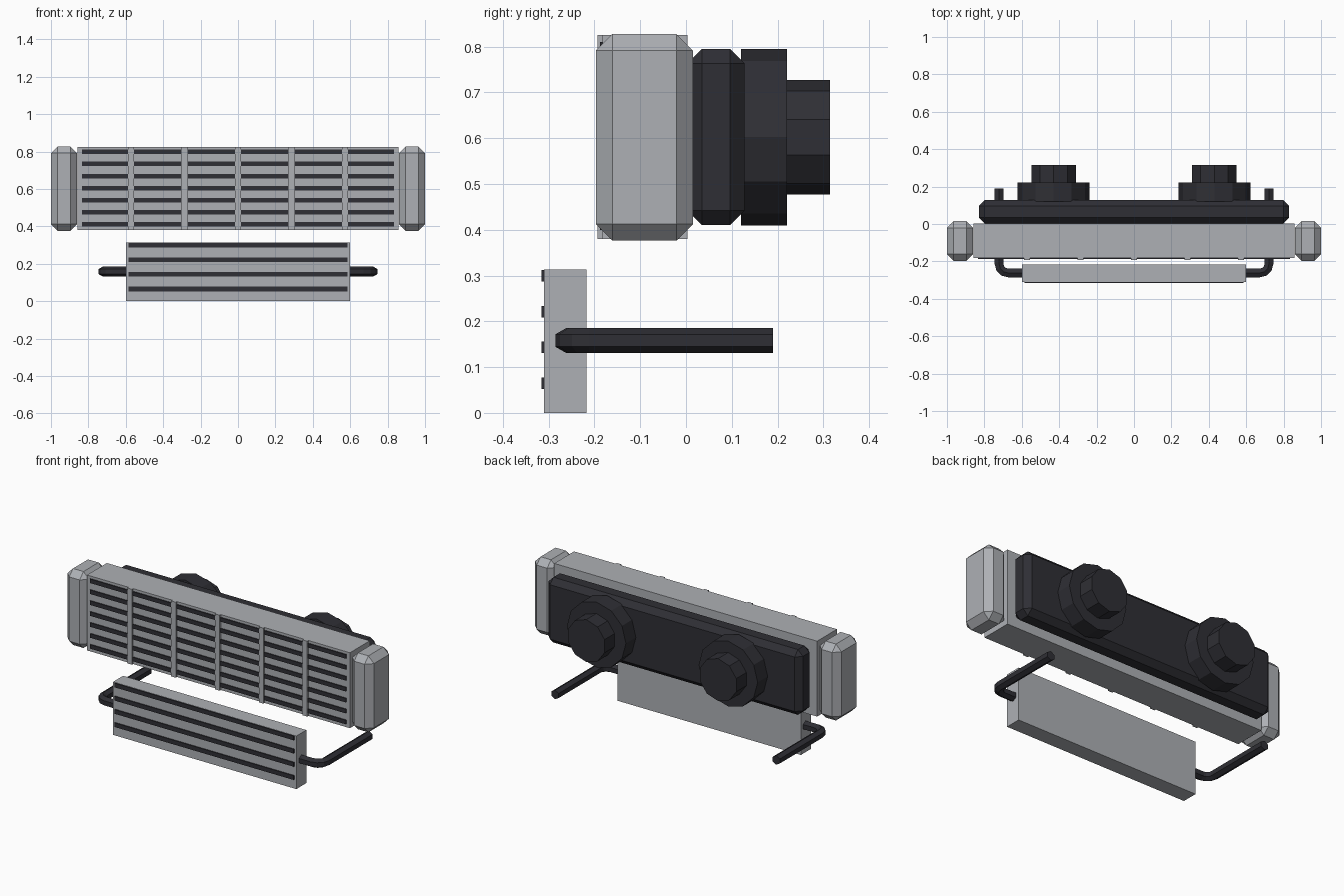
import bpy, bmesh, math
from mathutils import Vector

if "Cube" in bpy.data.objects:
    bpy.data.objects.remove(bpy.data.objects["Cube"])


def material(name, rgb):
    m = bpy.data.materials.new(name)
    m.diffuse_color = (*rgb, 1)
    m.use_nodes = True
    m.node_tree.nodes["Principled BSDF"].inputs["Base Color"].default_value = m.diffuse_color
    return m


GREY = material("light grey metal", (0.42, 0.435, 0.46))
DARK = material("dark charcoal", (0.028, 0.028, 0.035))


def finish(bm, name, mat):
    bmesh.ops.recalc_face_normals(bm, faces=bm.faces)
    me = bpy.data.meshes.new(name)
    bm.to_mesh(me)
    bm.free()
    me.materials.append(mat)
    ob = bpy.data.objects.new(name, me)
    bpy.context.collection.objects.link(ob)
    return ob


def box(name, x, y, z, mat, bevel=0.0):
    bm = bmesh.new()
    bmesh.ops.create_cube(bm, size=1)
    for v in bm.verts:
        for i, (a, b) in enumerate((x, y, z)):
            v.co[i] = a if v.co[i] < 0 else b
    if bevel:
        bmesh.ops.bevel(bm, geom=bm.edges[:], offset=bevel, segments=1,
                        profile=0.5, affect='EDGES')
    return finish(bm, name, mat)


def sweep(name, rings, mat):
    """Skin a list of equal-length rings and cap both ends."""
    bm = bmesh.new()
    vs = [[bm.verts.new(p) for p in r] for r in rings]
    n = len(vs[0])
    for a, b in zip(vs, vs[1:]):
        for i in range(n):
            j = (i + 1) % n
            bm.faces.new((a[i], a[j], b[j], b[i]))
    bm.faces.new(vs[0])
    bm.faces.new(vs[-1])
    return finish(bm, name, mat)


def disc(name, cx, cz, r, y0, y1, sides, mat):
    angles = [math.pi / 2 + math.tau * i / sides for i in range(sides)]
    return sweep(name, [[(cx + r * math.cos(a), y, cz + r * math.sin(a))
                         for a in angles] for y in (y0, y1)], mat)


# upper grille body
box("grille_body", (-0.858, 0.858), (-0.182, 0.003), (0.38, 0.825), GREY)
for i in range(7):
    z = 0.411 + i * 0.0645
    box("grille_slot", (-0.835, 0.835), (-0.188, -0.18),
        (z - 0.012, z + 0.012), DARK)
for i in range(-2, 3):
    x = i * 0.286
    box("grille_rib", (x - 0.015, x + 0.015), (-0.193, -0.18), (0.38, 0.825), GREY)

# rear housing
box("rear_housing", (-0.83, 0.83), (0.003, 0.128), (0.41, 0.795), DARK, 0.032)

# lower plate with stripes
box("lower_plate", (-0.598, 0.598), (-0.31, -0.217), (0.002, 0.313), GREY)
for i in range(4):
    z = 0.065 + i * 0.078
    box("lower_stripe", (-0.585, 0.585), (-0.316, -0.309),
        (z - 0.0125, z + 0.0125), DARK)
box("lower_plate_foot", (-0.598, 0.598), (-0.31, -0.217), (0, 0.002), GREY)

# mirrored parts: end caps, rear mounts, bent support rods
for s, side in ((-1, "left"), (1, "right")):
    box("end_cap_" + side, sorted((s * 0.86, s * 1.0)), (-0.197, 0.015),
        (0.376, 0.827), GREY, 0.036)
    disc("mount_disc_" + side, s * 0.43, 0.602, 0.1925, 0.12, 0.221, 12, DARK)
    disc("mount_hub_" + side, s * 0.43, 0.602, 0.125, 0.215, 0.315, 10, DARK)

    yc, xc, rb, r = -0.262, 0.722, 0.05, 0.027
    path = [(0.57, yc, 0)]
    path += [(xc - rb + rb * math.sin(a), yc + rb - rb * math.cos(a), a)
             for a in (math.pi / 6 * k for k in range(4))]
    path += [(xc, 0.19, math.pi / 2)]
    rings = []
    for x, y, a in path:
        nrm = Vector((math.sin(a), -math.cos(a), 0))
        ring = []
        for k in range(6):
            t = math.tau * k / 6 + math.pi / 2
            p = Vector((x, y, 0.158)) + nrm * r * math.cos(t)
            p.z += r * math.sin(t)
            ring.append((s * p.x, p.y, p.z))
        rings.append(ring)
    sweep("support_rod_" + side, rings, DARK)
